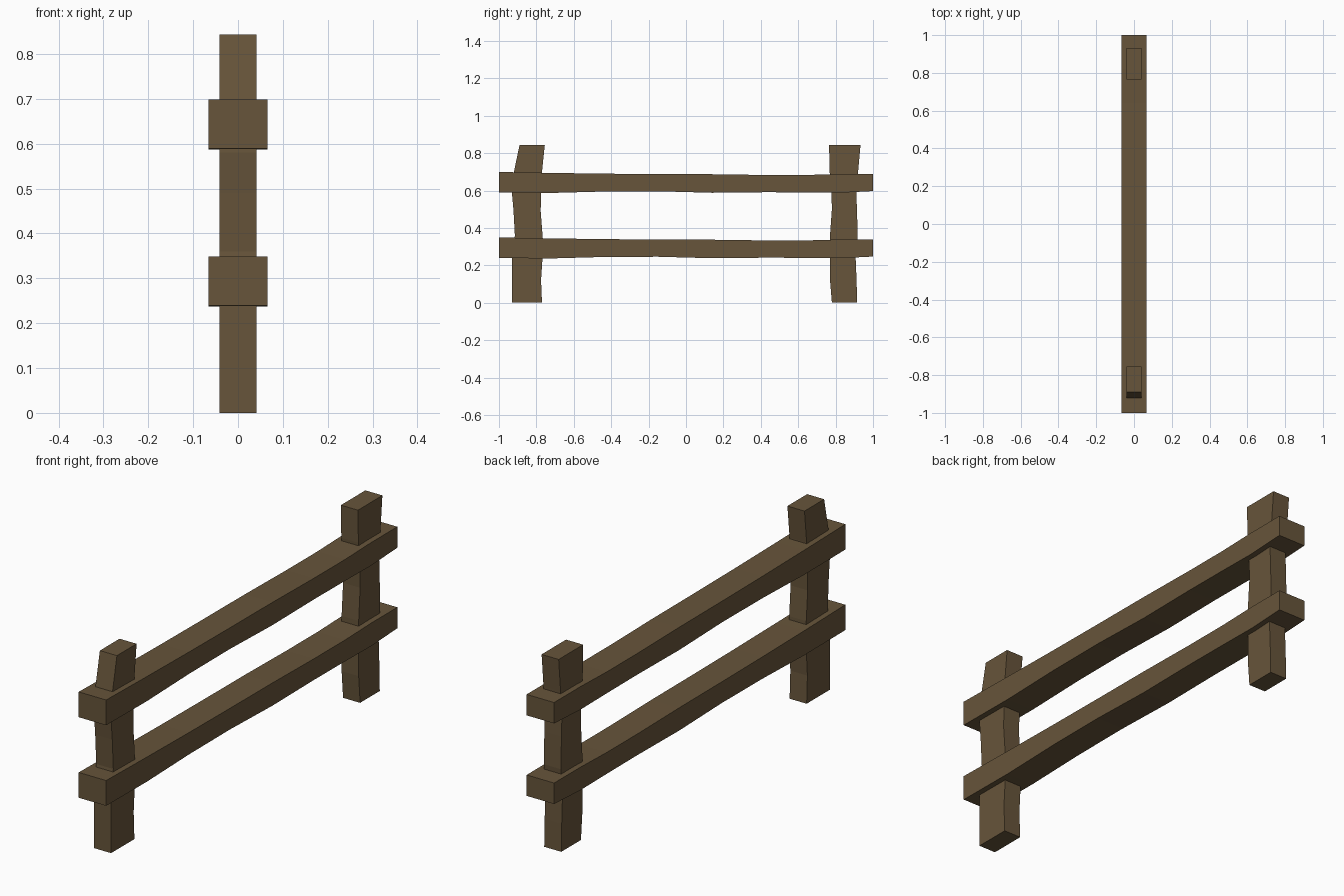
import bpy, bmesh

if "Cube" in bpy.data.objects:
    bpy.data.objects.remove(bpy.data.objects["Cube"])

wood = bpy.data.materials.new("brown_wood")
wood.diffuse_color = (0.135, 0.09, 0.043, 1)
wood.use_nodes = True
wood.node_tree.nodes["Principled BSDF"].inputs["Base Color"].default_value = wood.diffuse_color


def extrude_beam(name, half_width, sections):
    """Square beam: each section is a pair of (y, z) points, spread to +-half_width in x."""
    bm = bmesh.new()
    rings = []
    for (y0, z0), (y1, z1) in sections:
        rings.append([bm.verts.new(p) for p in (
            (-half_width, y0, z0), (half_width, y0, z0),
            (half_width, y1, z1), (-half_width, y1, z1))])
    for a, b in zip(rings, rings[1:]):
        for i in range(4):
            j = (i + 1) % 4
            bm.faces.new((a[i], a[j], b[j], b[i]))
    bm.faces.new(rings[0])
    bm.faces.new(rings[-1])
    bmesh.ops.recalc_face_normals(bm, faces=bm.faces)
    mesh = bpy.data.meshes.new(name)
    bm.to_mesh(mesh)
    bm.free()
    mesh.materials.append(wood)
    obj = bpy.data.objects.new(name, mesh)
    bpy.context.collection.objects.link(obj)
    return obj


# Hand-hewn posts: (z, near y, far y)
front_profile = [(0, -.93, -.77), (.12, -.93, -.775), (.24, -.93, -.767), (.36, -.915, -.767),
                 (.49, -.922, -.777), (.58, -.93, -.775), (.70, -.92, -.77), (.843, -.89, -.755)]
back_profile = [(0, .78, .915), (.12, .77, .912), (.24, .77, .907), (.36, .77, .918),
                (.50, .78, .914), (.58, .778, .911), (.70, .768, .92), (.843, .765, .933)]
for name, profile in (("front_post", front_profile), ("back_post", back_profile)):
    extrude_beam(name, .041, [((a, z), (b, z)) for z, a, b in profile])

# Wavy rails: (y, bottom z, top z) of the upper rail, repeated lower down
rail_profile = [(-1, .589, .699), (-.72, .587, .694), (-.43, .595, .69), (-.15, .596, .688),
                (.14, .588, .687), (.43, .591, .683), (.64, .590, .683), (.82, .588, .688),
                (1, .597, .688)]
for name, drop in (("upper_rail", 0), ("lower_rail", .35)):
    extrude_beam(name, .066, [((y, lo - drop), (y, hi - drop)) for y, lo, hi in rail_profile])
